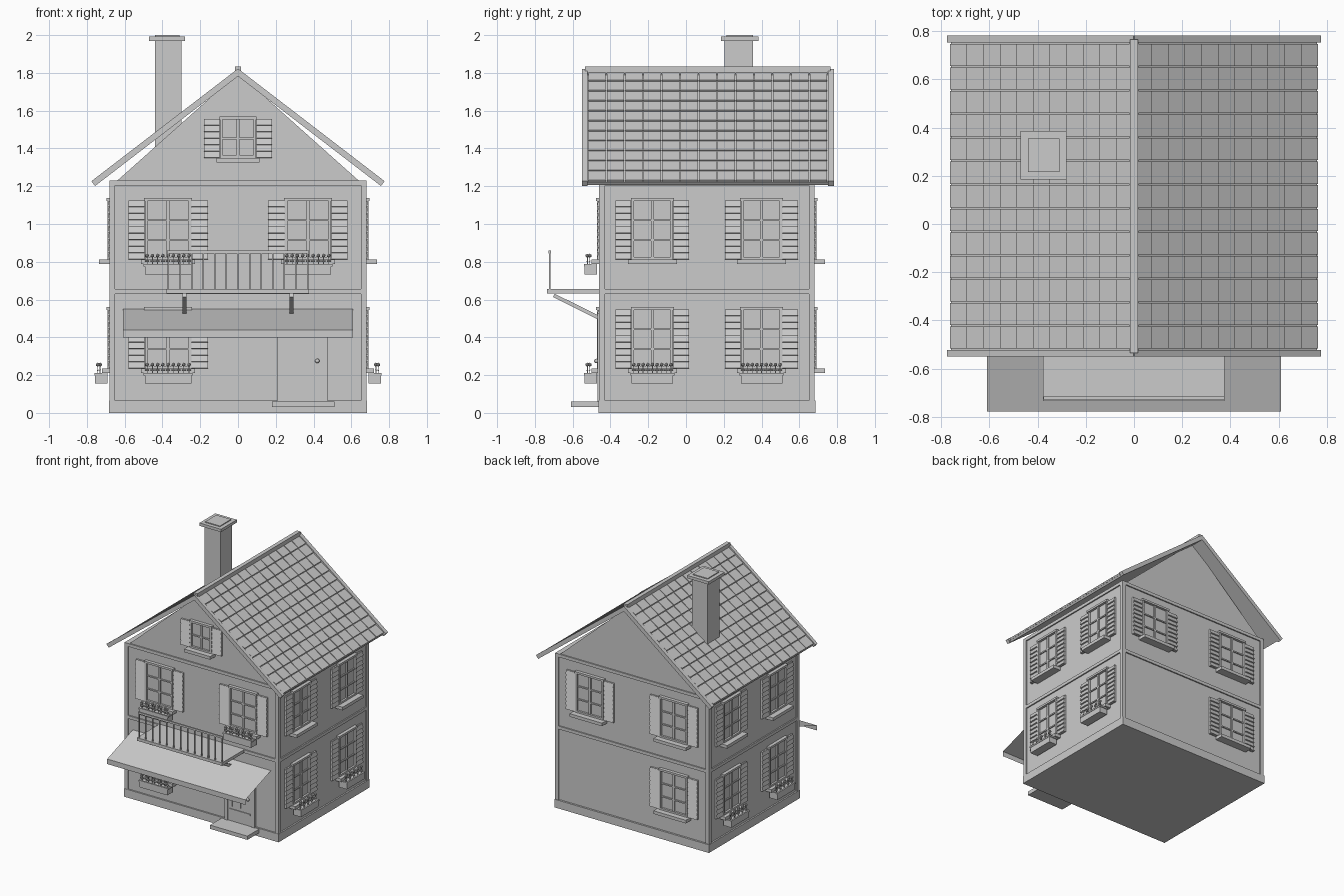
import bpy, bmesh, math
from mathutils import Matrix, Vector

if "Cube" in bpy.data.objects:
    bpy.data.objects.remove(bpy.data.objects["Cube"])

def add_box(bm, x0, x1, y0, y1, z0, z1, m=Matrix(), tilt=0):
    c = Vector(((x0 + x1) / 2, (y0 + y1) / 2, (z0 + z1) / 2))
    s = Matrix.Diagonal((x1 - x0, y1 - y0, z1 - z0, 1))
    axis = 'X' if m == Matrix() else 'Y'
    bmesh.ops.create_cube(bm, size=1,
        matrix=m @ Matrix.Translation(c) @ Matrix.Rotation(tilt, 4, axis) @ s)

def make(name, bm, matrix=None):
    me = bpy.data.meshes.new(name)
    bm.to_mesh(me)
    bm.free()
    ob = bpy.data.objects.new(name, me)
    bpy.context.collection.objects.link(ob)
    if matrix:
        ob.matrix_world = matrix
    return ob

def boxes(name, *dims):
    bm = bmesh.new()
    for d in dims:
        add_box(bm, *d)
    return make(name, bm)

def extrude_profile(name, pts, y0, y1):
    bm = bmesh.new()
    f = bm.faces.new([bm.verts.new((x, y0, z)) for x, z in pts])
    r = bmesh.ops.extrude_face_region(bm, geom=[f])
    for v in r['geom']:
        if isinstance(v, bmesh.types.BMVert):
            v.co.y = y1
    bmesh.ops.recalc_face_normals(bm, faces=bm.faces)
    return make(name, bm)

# House body, with plinth, floor bands and corner posts standing slightly proud
boxes("walls", (-.67, .67, -.45, .67, .03, 1.22))
boxes("plinth", (-.682, .682, -.462, .685, 0, .065))
boxes("floor_bands", (-.68, .68, -.46, .68, .63, .655), (-.68, .68, -.46, .68, 1.205, 1.23))
boxes("corner_posts", *[(x, x + .03, y, y + .03, .06, 1.21)
                        for x in (-.68, .65) for y in (-.46, .65)])
extrude_profile("gable", [(-.65, 1.22), (.65, 1.22), (0, 1.8)], -.45, .67)

# Roof: slab, edge boards and tiles on the right slope, mirrored to the left
slope = Matrix.Translation((0, 0, 1.82)) @ Matrix.Rotation(math.atan2(.595, .775), 4, 'Y')
def roof_part(name, dims, tilt=0):
    bm = bmesh.new()
    for d in dims:
        add_box(bm, *d, slope, tilt)
    make(name, bm).modifiers.new("mirror", 'MIRROR')
roof_part("roof_slab", [(0, .967, -.525, .755, -.03, -.014)])
roof_part("edge_boards", [(0, .977, -.55, -.522, -.03, .002), (0, .977, .752, .783, -.03, .002)])
rows, cols = 11, 13
da, dy = .955 / rows, 1.27 / cols
roof_part("roof_tiles", [(.012 + r * da, .012 + (r + 1) * da - .004,
                          -.52 + c * dy + .003, -.52 + (c + 1) * dy - .003, -.016, -.003)
                         for r in range(rows) for c in range(cols)], math.radians(-4))
boxes("ridge", (-.016, .016, -.535, .765, 1.79, 1.833))

# Chimney
boxes("chimney", (-.44, -.3, .205, .355, 1.4, 1.975))
boxes("chimney_cap", (-.47, -.28, .185, .385, 1.97, 1.993), (-.44, -.31, .215, .355, 1.99, 2.0))

# Windows are built facing -y with the wall at y = 0 and the sill top at z = 0
def window(name, side, pos, z, hw=.123, sw=.087, h=.312, bars=3, flowers=False):
    angle, wall = side
    rot = Matrix.Rotation(math.radians(angle), 4, 'Z')
    m = rot @ Matrix.Translation((pos, -wall, z))
    bm = bmesh.new()
    t = .014
    add_box(bm, -hw, hw, -.006, .002, 0, h)
    for s in (-1, 1):
        add_box(bm, min(s * hw, s * (hw - t)), max(s * hw, s * (hw - t)), -.022, 0, 0, h)
    add_box(bm, -hw - .004, hw + .004, -.026, 0, h - .002, h + .014)
    add_box(bm, -hw, hw, -.022, 0, 0, t)
    add_box(bm, -.008, .008, -.017, 0, 0, h)
    for i in range(1, bars):
        add_box(bm, -hw, hw, -.015, 0, h * i / bars - .005, h * i / bars + .005)
    make(name + "_frame", bm, m)
    # Slatted shutters
    bm = bmesh.new()
    n = 9 if h > .25 else 6
    for s in (-1, 1):
        a, b = sorted((s * (hw + .002), s * (hw + sw)))
        add_box(bm, a, b, -.01, .002, 0, h)
        for i in range(n):
            add_box(bm, a, b, -.018, -.008, h * i / n + .001, h * (i + 1) / n - .002,
                    tilt=math.radians(-14))
    make(name + "_shutters", bm, m)
    # Sill
    bm = bmesh.new()
    add_box(bm, -hw - .02, hw + .02, -.05 if flowers else -.065, 0, -.025, 0)
    make(name + "_sill", bm, m)
    if not flowers:
        return
    # Flower box with a rim, soil and a row of blooms
    bm = bmesh.new()
    w = hw
    add_box(bm, -w, w, -.088, -.02, -.08, -.03)
    add_box(bm, -w - .004, w + .004, -.091, -.079, -.036, -.024)
    for s in (-1, 1):
        add_box(bm, s * w - .006, s * w + .006, -.091, -.02, -.036, -.024)
    make(name + "_flower_box", bm, m)
    bm = bmesh.new()
    for i in range(9):
        x = -w + .012 + (2 * w - .024) * i / 8
        y = -.072 + .012 * (i % 2)
        add_box(bm, x - .002, x + .002, y - .002, y + .002, -.035, .02)
        add_box(bm, x - .011, x + .011, y - .005, y + .005, -.012, -.007, tilt=.5)
        bmesh.ops.create_icosphere(bm, subdivisions=1, radius=.011,
                                   matrix=Matrix.Translation((x, y, .02)))
    make(name + "_flowers", bm, m)

FRONT, RIGHT, BACK, LEFT = (0, .45), (90, .67), (180, .67), (-90, .67)
for i, x in enumerate((-.37, .37)):
    window(f"front_upper_{i}", FRONT, x, .812, flowers=True)
    window(f"back_upper_{i}", BACK, x, .812)
window("front_lower", FRONT, -.37, .235, flowers=True)
window("back_lower", BACK, .37, .235)
window("attic", FRONT, 0, 1.35, hw=.095, sw=.085, h=.205, bars=2)
for side, s, label in ((RIGHT, 1, "right"), (LEFT, -1, "left")):
    for i, y in enumerate((-.178, .4)):
        window(f"{label}_upper_{i}", side, s * y, .812, hw=.11, sw=.084)
        window(f"{label}_lower_{i}", side, s * y, .235, hw=.11, sw=.084, flowers=True)

# Door with surround, panels, knob and step
boxes("door", (.237, .448, -.462, -.44, .06, .5))
boxes("door_surround", (.21, .237, -.468, -.44, .06, .525), (.448, .475, -.468, -.44, .06, .525),
      (.21, .475, -.468, -.44, .5, .525))
boxes("door_details", (.25, .435, -.468, -.45, .145, .158), (.26, .275, -.468, -.45, .18, .48),
      (.335, .348, -.468, -.45, .18, .48), (.405, .418, -.468, -.45, .3, .48))
bm = bmesh.new()
bmesh.ops.create_uvsphere(bm, u_segments=12, v_segments=8, radius=.012,
                          matrix=Matrix.Translation((.42, -.475, .275)))
make("door_knob", bm)
boxes("doorstep", (.18, .51, -.61, -.45, .03, .06))

# Thin awning sheet with a hanging valance
bm = bmesh.new()
strip = [[bm.verts.new((x, y, z)) for x in (-.61, .61)]
         for y, z in ((-.455, .55), (-.778, .44), (-.778, .4))]
for a, b in zip(strip, strip[1:]):
    bm.faces.new((a[0], b[0], b[1], a[1]))
make("awning", bm)

# Balcony slab, railing and slanted brackets
boxes("balcony_floor", (-.378, .375, -.735, -.45, .632, .656))
boxes("balcony_railing", (-.375, .375, -.728, -.716, .845, .86),
      *[(x - .004, x + .004, -.726, -.718, .65, .85)
        for x in (-.368 + .736 * i / 12 for i in range(13))])
for s, label in ((-1, "left"), (1, "right")):
    bm = bmesh.new()
    a, b = Vector((s * .283, -.7, .622)), Vector((s * .283, -.455, .5))
    d = b - a
    bmesh.ops.create_cube(bm, size=1, matrix=Matrix.Translation((a + b) / 2)
        @ Matrix.Rotation(math.atan2(d.z, d.y), 4, 'X') @ Matrix.Diagonal((.02, d.length, .02, 1)))
    make(label + "_bracket", bm)
